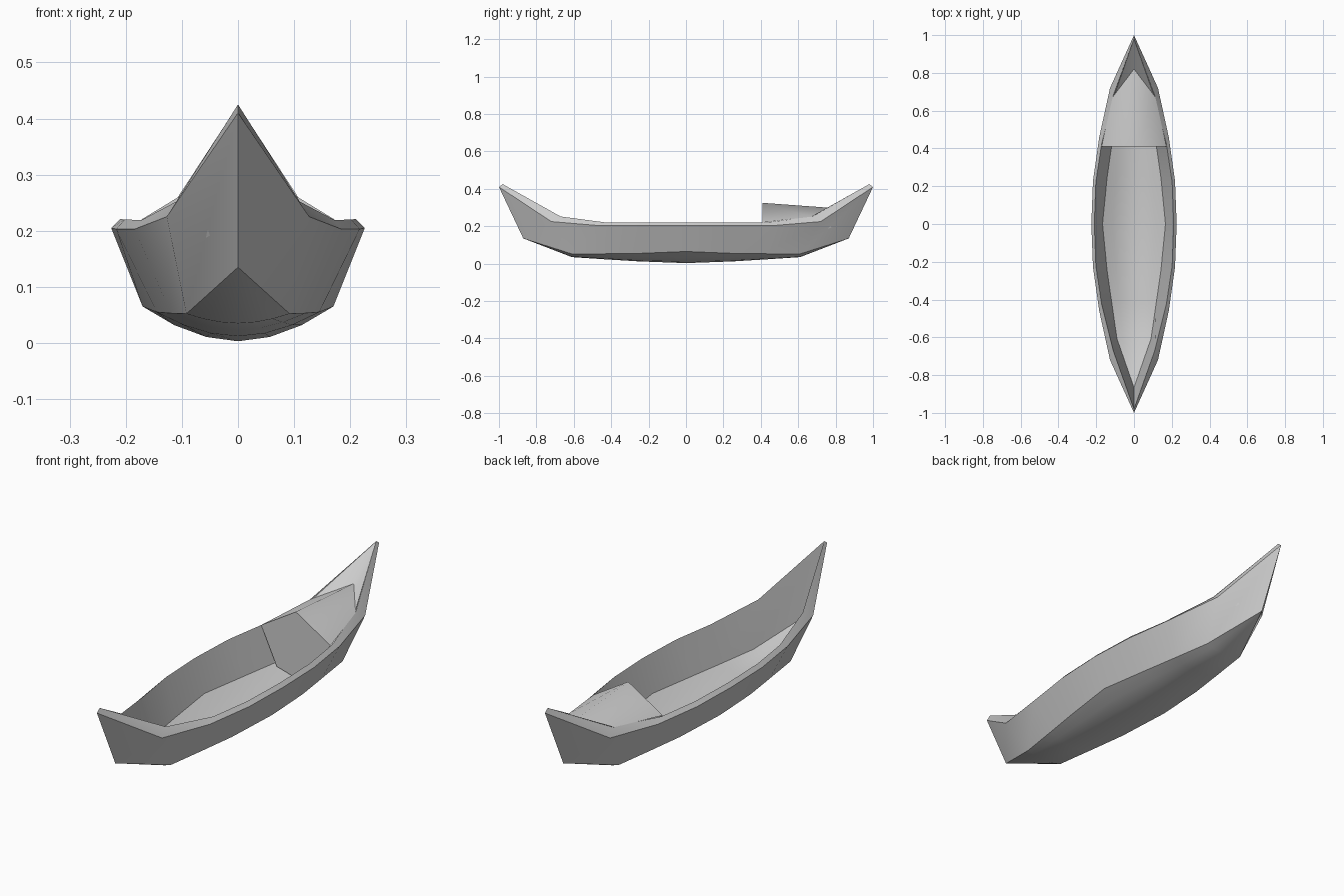
import bpy, bmesh, math

cube = bpy.data.objects.get("Cube")
if cube:
    bpy.data.objects.remove(cube, do_unlink=True)

# Single hull colour
grey = bpy.data.materials.new("plain grey")
grey.use_nodes = True
colour = (0.6, 0.6, 0.6, 1)
grey.diffuse_color = colour
grey.node_tree.nodes["Principled BSDF"].inputs["Base Color"].default_value = colour


def finish(name, bm, angle):
    bmesh.ops.remove_doubles(bm, verts=bm.verts, dist=0.0005)
    bmesh.ops.recalc_face_normals(bm, faces=bm.faces)
    mesh = bpy.data.meshes.new(name)
    bm.to_mesh(mesh)
    bm.free()
    mesh.materials.append(grey)
    obj = bpy.data.objects.new(name, mesh)
    bpy.context.collection.objects.link(obj)
    bpy.ops.object.select_all(action="DESELECT")
    obj.select_set(True)
    bpy.context.view_layer.objects.active = obj
    bpy.ops.object.shade_smooth_by_angle(angle=math.radians(angle))
    return obj


# Stations from midship to tip: keel (y, z), then chine, sheer and rim (x, y, z)
stations = [
    ((0, .003), (.17, 0, .065), (.226, 0, .205), (.21, 0, .221)),
    ((.25, .012), (.145, .25, .055), (.217, .23, .203), (.202, .22, .22)),
    ((.43, .023), (.12, .42, .053), (.184, .46, .203), (.172, .42, .219)),
    ((.61, .035), (.092, .61, .052), (.127, .72, .225), (.11, .67, .252)),
    ((.87, .135), (0, .87, .135), (0, 1, .41), (0, .98, .425)),
]
SKIN = 0.006


def section(keel, chine, sheer, rim, end):
    """Closed ring around the hull skin at one station."""
    bottom = []
    for i in range(4):
        t = i / 3
        bottom.append((chine[0] * t,
                       keel[0] + (chine[1] - keel[0]) * t,
                       keel[1] + (chine[2] - keel[1]) * t ** 1.9))
    inner = [(x * 0.98, y * 0.995, z + SKIN) for x, y, z in bottom]
    half = bottom + [sheer, rim] + inner[::-1]
    other = [(-x, y, z) for x, y, z in half[-2:0:-1]]
    return [(x, y * end, z) for x, y, z in half + other]


# Hull, lofted from tip to tip
bm = bmesh.new()
rings = [section(*s, -1) for s in stations[:0:-1]] + [section(*s, 1) for s in stations]
rows = [[bm.verts.new(p) for p in ring] for ring in rings]
for a, b in zip(rows, rows[1:]):
    for i in range(len(a)):
        j = (i + 1) % len(a)
        bm.faces.new((a[i], a[j], b[j], b[i]))
finish("hull", bm, 30)

# Raised stern deck: ridged roof, upright front panel and faces up to the tip
bm = bmesh.new()
ridge_front = (0, .41, .325)
ridge_back = (0, .82, .295)
tip = (0, .98, .424)
for side in (1, -1):
    edge_front = (side * .172, .41, .22)
    edge_back = (side * .113, .672, .251)
    floor_corner = (side * .095, .41, .055)
    floor_centre = (0, .41, .028)
    for face in ((ridge_front, edge_front, edge_back),
                 (ridge_front, edge_back, ridge_back),
                 (ridge_back, edge_back, tip),
                 (ridge_front, floor_centre, floor_corner, edge_front)):
        bm.faces.new([bm.verts.new(p) for p in face])
deck = finish("stern_deck", bm, 65)
# Open surface: make the roof face upward
if max(deck.data.polygons, key=lambda p: p.normal.z).normal.z < 0.3:
    deck.data.flip_normals()
